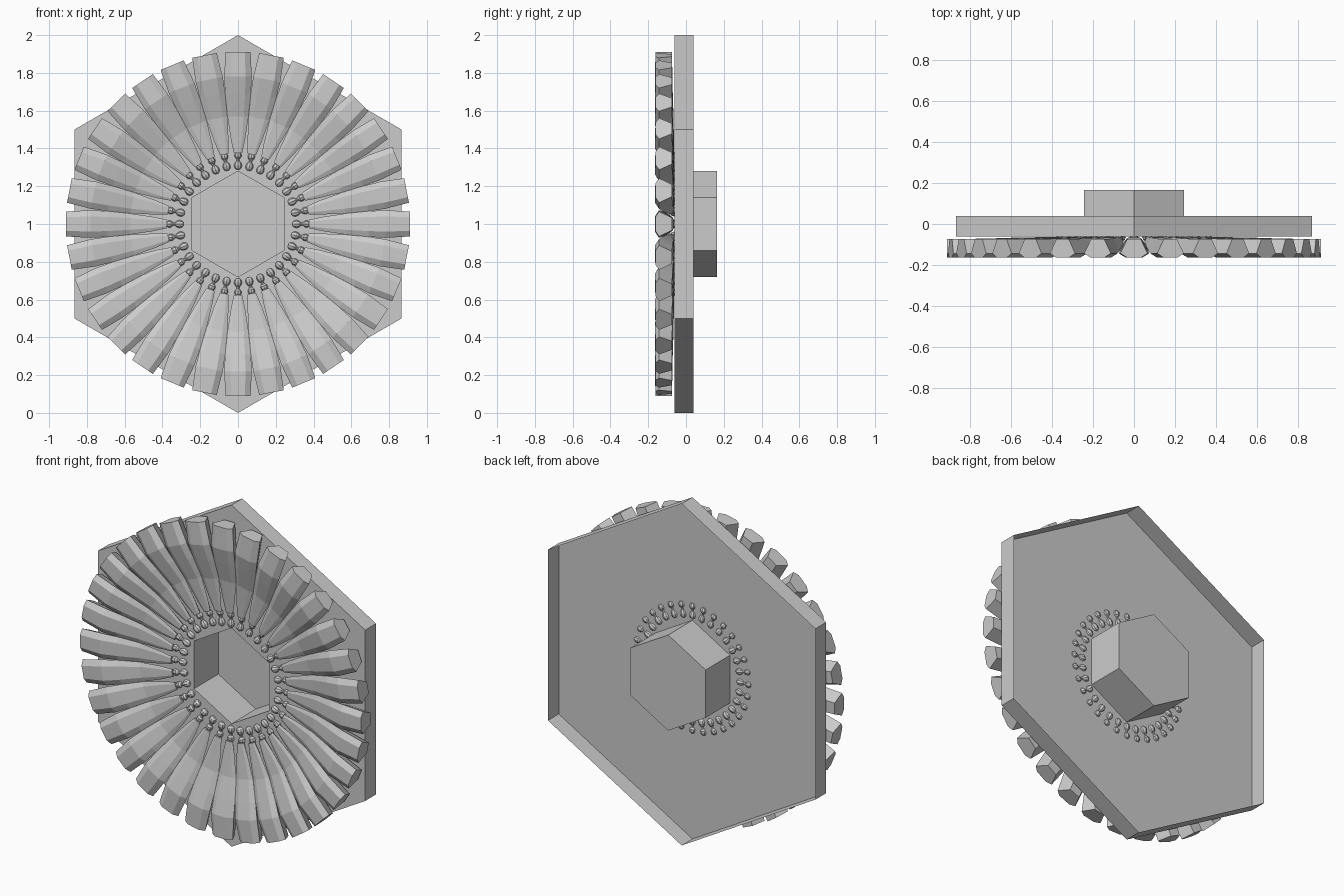
import bpy, bmesh, math

cube = bpy.data.objects.get("Cube")
if cube:
    bpy.data.objects.remove(cube)

grey = bpy.data.materials.new("plain grey")
grey.use_nodes = True
grey.diffuse_color = (0.6, 0.6, 0.6, 1)
grey.node_tree.nodes["Principled BSDF"].inputs["Base Color"].default_value = (0.6, 0.6, 0.6, 1)

PETALS = 32


def finish(bm, name):
    bmesh.ops.recalc_face_normals(bm, faces=bm.faces)
    mesh = bpy.data.meshes.new(name)
    bm.to_mesh(mesh)
    bm.free()
    mesh.materials.append(grey)
    return mesh


def place(mesh, name, angle=0):
    ob = bpy.data.objects.new(name, mesh)
    ob.location.z = 1
    ob.rotation_euler.y = angle
    bpy.context.collection.objects.link(ob)


def ring(bm, points):
    return [bm.verts.new(p) for p in points]


def bridge(bm, a, b):
    n = len(a)
    for i in range(n):
        bm.faces.new((a[i], a[(i + 1) % n], b[(i + 1) % n], b[i]))


def hexagon(radius, y):
    return [(radius * math.sin(i * math.pi / 3), y, radius * math.cos(i * math.pi / 3))
            for i in range(6)]


# Open-backed hexagonal tray with a hollow hexagonal boss pushed out behind
bm = bmesh.new()
loops = [ring(bm, hexagon(r, y)) for r, y in
         ((1, 0.04), (1, -0.06), (0.28, -0.06), (0.28, 0.165))]
for a, b in zip(loops, loops[1:]):
    bridge(bm, a, b)
bm.faces.new(loops[-1])
place(finish(bm, "hex_tray"), "hex_tray")

# Faceted petal, lofted outwards: radius, half width, back y, front y
sections = [(0.375, 0.022, -0.064, -0.084), (0.45, 0.038, -0.064, -0.092),
            (0.57, 0.056, -0.066, -0.106), (0.69, 0.068, -0.07, -0.14),
            (0.78, 0.073, -0.072, -0.164), (0.91, 0.066, -0.074, -0.162)]
bm = bmesh.new()
loops = []
for r, w, back, front in sections:
    shoulder = front + 0.22 * (back - front)
    loops.append(ring(bm, [(-w * 0.5, back, r), (-w, shoulder, r), (-w * 0.55, front, r),
                           (w * 0.55, front, r), (w, shoulder, r), (w * 0.5, back, r)]))
for a, b in zip(loops, loops[1:]):
    bridge(bm, a, b)
bm.faces.new(loops[0])
bm.faces.new(loops[-1])
petal = finish(bm, "petal")

# Turned stem with two beads and a neck: radial position, thickness
turning = [(0.288, 0.008), (0.297, 0.018), (0.31, 0.021), (0.323, 0.017), (0.334, 0.008),
           (0.345, 0.009), (0.355, 0.018), (0.367, 0.019), (0.38, 0.011)]
bm = bmesh.new()
loops = []
for r, t in turning:
    loops.append(ring(bm, [(t * math.cos(k * math.pi / 4), -0.064 + t * math.sin(k * math.pi / 4), r)
                           for k in range(8)]))
for a, b in zip(loops, loops[1:]):
    bridge(bm, a, b)
bm.faces.new(loops[0])
bm.faces.new(loops[-1])
stem = finish(bm, "beaded_stem")

# Repeat petals and stems around the centre
for i in range(PETALS):
    angle = i * math.tau / PETALS
    place(petal, f"petal_{i + 1}", angle)
    place(stem, f"beaded_stem_{i + 1}", angle)
